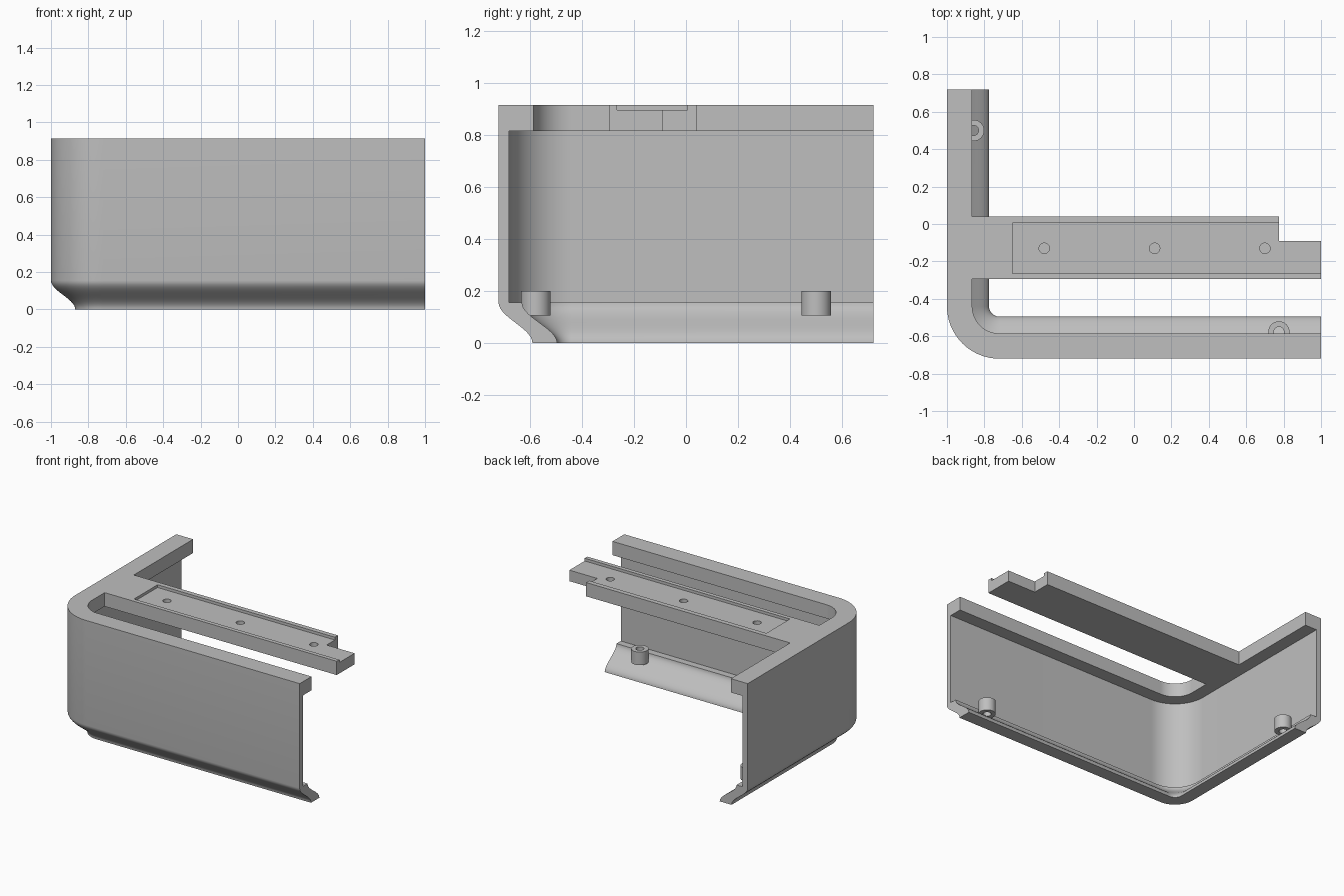
import bpy, bmesh
from math import cos, sin, pi, radians

cube = bpy.data.objects.get("Cube")
if cube:
    bpy.data.objects.remove(cube, do_unlink=True)

grey = bpy.data.materials.new("light grey plastic")
grey.use_nodes = True
COLOUR = (0.52, 0.52, 0.52, 1)
grey.diffuse_color = COLOUR
grey.node_tree.nodes["Principled BSDF"].inputs["Base Color"].default_value = COLOUR

TOP, FLANGE_Z, LEDGE_Z = 0.915, 0.815, 0.155
HALF_Y, RADIUS = 0.72, 0.28


def finish(name, bm):
    bmesh.ops.recalc_face_normals(bm, faces=bm.faces[:])
    mesh = bpy.data.meshes.new(name)
    bm.to_mesh(mesh)
    bm.free()
    ob = bpy.data.objects.new(name, mesh)
    bpy.context.collection.objects.link(ob)
    mesh.materials.append(grey)
    return ob


def prism(name, outline, z0, z1):
    bm = bmesh.new()
    face = bm.faces.new([bm.verts.new((x, y, z0)) for x, y in outline])
    new = bmesh.ops.extrude_face_region(bm, geom=[face])["geom"]
    for v in new:
        if isinstance(v, bmesh.types.BMVert):
            v.co.z = z1
    return finish(name, bm)


def rect(x0, x1, y0, y1):
    return [(x0, y0), (x1, y0), (x1, y1), (x0, y1)]


def circle(x, y, r, n=32):
    return [(x + r * cos(2 * pi * i / n), y + r * sin(2 * pi * i / n)) for i in range(n)]


def activate(ob):
    bpy.ops.object.select_all(action="DESELECT")
    ob.select_set(True)
    bpy.context.view_layer.objects.active = ob


def cut(ob, cutter):
    cutter.hide_render = True
    mod = ob.modifiers.new("cut", "BOOLEAN")
    mod.operation, mod.object, mod.solver = "DIFFERENCE", cutter, "EXACT"
    activate(ob)
    bpy.ops.object.modifier_apply(modifier=mod.name)
    bpy.data.objects.remove(cutter, do_unlink=True)


def smooth(ob):
    activate(ob)
    bpy.ops.object.shade_smooth_by_angle(angle=radians(30))


# Wall section as (inset from the outer face, height), with an S-curved foot
def s_curve(start, reach, n=14):
    return [(start + reach * (1 - cos(pi * i / n)) / 2, LEDGE_Z * (1 - i / n))
            for i in range(n + 1)]


section = [(0, TOP)] + s_curve(0, 0.13) + s_curve(0.09, 0.135)[::-1]
section += [(0.04, LEDGE_Z), (0.04, FLANGE_Z), (0.135, FLANGE_Z), (0.135, TOP)]


# L-shaped path: side wall, rounded corner, front wall
def path(inset, n=24):
    pts = [(-1 + inset, HALF_Y)]
    for i in range(n + 1):
        a = pi + pi / 2 * i / n
        r = RADIUS - inset
        pts.append((-1 + RADIUS + r * cos(a), -HALF_Y + RADIUS + r * sin(a)))
    return pts + [(1, -HALF_Y + inset)]


bm = bmesh.new()
rails = [[bm.verts.new((x, y, z)) for x, y in path(d)] for d, z in section]
for k, a in enumerate(rails):
    b = rails[(k + 1) % len(rails)]
    for i in range(len(a) - 1):
        bm.faces.new((a[i], a[i + 1], b[i + 1], b[i]))
for end in (0, -1):
    bm.faces.new([rail[end] for rail in rails])
smooth(finish("corner_wall", bm))

# Cross bar with a notched end, shallow tray and screw holes
bar = prism("cross_bar", [(-0.865, -0.295), (1, -0.295), (1, -0.09), (0.775, -0.09),
                          (0.775, 0.04), (-0.865, 0.04)], FLANGE_Z, TOP)
cut(bar, prism("tray_cutter", rect(-0.65, 1.1, -0.265, 0.005), 0.895, 1))
for x in (-0.48, 0.11, 0.7):
    cut(bar, prism("hole_cutter", circle(x, -0.13, 0.028), 0.845, 1))
smooth(bar)

# Hollow screw posts above the foot
for name, x, y in (("front_screw_post", 0.775, -0.577), ("side_screw_post", -0.858, 0.5)):
    post = prism(name, circle(x, y, 0.057), 0.105, 0.2)
    cut(post, prism("bore_cutter", circle(x, y, 0.027), 0, 0.3))
    smooth(post)
